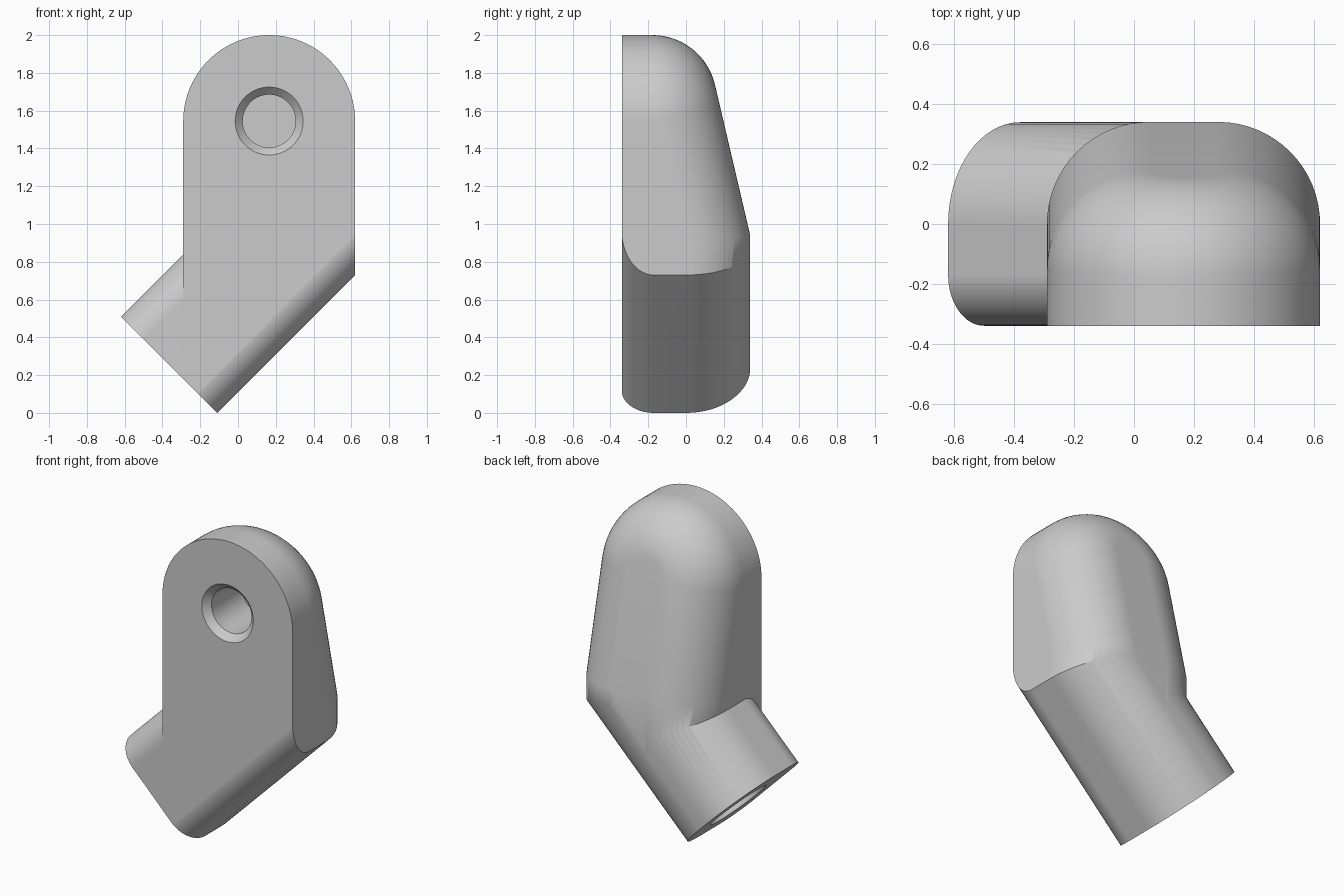
import bpy, bmesh
from math import sin, cos, tan, pi, sqrt, atan
from mathutils import Vector

if "Cube" in bpy.data.objects:
    bpy.data.objects.remove(bpy.data.objects["Cube"])

R = 0.34                       # back edge radius
FRONT = -0.34
SLOPE = 0.234                  # draft of the upper back
A = atan(SLOPE)
HEAD_X, HEAD_Z, HEAD_R = 0.165, 1.545, 0.455
ALONG = Vector((1, 0, 1)).normalized()
ACROSS = Vector((-1, 0, 1)).normalized()
BACK = Vector((0, 1, 0))
FOOT = Vector((-0.11, 0, 0))

gray = bpy.data.materials.new("plain_gray")
gray.use_nodes = True
gray.diffuse_color = (0.6, 0.6, 0.6, 1)
gray.node_tree.nodes["Principled BSDF"].inputs["Base Color"].default_value = (0.6, 0.6, 0.6, 1)


def loft(name, rings, closed=True):
    """Skin a list of equal rings and cap both ends."""
    bm = bmesh.new()
    rows = [[bm.verts.new(p) for p in ring] for ring in rings]
    n = len(rows[0])
    for a, b in zip(rows, rows[1:]):
        for i in range(n if closed else n - 1):
            j = (i + 1) % n
            bm.faces.new((a[i], a[j], b[j], b[i]))
    if closed:
        bm.faces.new(rows[0])
        bm.faces.new(rows[-1])
    else:
        # front, sloped back, straight back and underside of the head
        bm.faces.new([r[0] for r in rows])
        bm.faces.new([r[-1] for r in rows[1:-1]])
        bm.faces.new([rows[i][-1] for i in (0, 1, -2, -1)])
        bm.faces.new(rows[0] + rows[-1][::-1])
    bmesh.ops.recalc_face_normals(bm, faces=bm.faces)
    mesh = bpy.data.meshes.new(name)
    bm.to_mesh(mesh)
    bm.free()
    mesh.materials.append(gray)
    ob = bpy.data.objects.new(name, mesh)
    bpy.context.collection.objects.link(ob)
    return ob


def arc(t, y, r, start, end, n=16):
    steps = [start + (end - start) * i / n for i in range(n + 1)]
    return [(t + r * cos(a), y + r * sin(a)) for a in steps]


def prism(name, profile, start, end):
    """Extrude an (across, back) profile along the slanted leg."""
    return loft(name, [[FOOT + ALONG * f(t) + ACROSS * t + BACK * y for t, y in profile]
                       for f in (start, end)])


def lathe(name, origin, axis, side, steps, n=64):
    """Round cutter from (distance, radius) steps."""
    other = axis.cross(side)
    return loft(name, [[origin + axis * d + (side * cos(2 * pi * i / n) + other * sin(2 * pi * i / n)) * r
                        for i in range(n)] for d, r in steps])


def combine(target, cutter, operation):
    mod = target.modifiers.new(operation, 'BOOLEAN')
    mod.operation, mod.object, mod.solver = operation, cutter, 'EXACT'
    bpy.context.view_layer.objects.active = target
    bpy.ops.object.modifier_apply(modifier=mod.name)
    bpy.data.objects.remove(cutter)


# Head: arched plate with a drafted back and a constant-radius back edge
def centre_y(z):
    return 0.34 - SLOPE * (z - 0.94) - R / cos(A)


def head_ring(centre, side, kind, n=16):
    slope_normal = Vector((0, cos(A), sin(A)))
    ring = [Vector((centre.x + R * side.x, FRONT, centre.z + R * side.z))]
    for i in range(n + 1):
        f = pi / 2 * i / n
        if kind == "slope":
            d = side.slerp(slope_normal, i / n)
        else:
            d = side * cos(f) + BACK * sin(f)
            if kind == "crease":
                d.z = sin(f) * tan(A / 2)
        ring.append(centre + d * R)
    return ring


inner = HEAD_R - R
crease_z = 0.94 - R * tan(A / 2)
rings = []
for s in (1, -1):
    side = Vector((s, 0, 0))
    x = HEAD_X + s * inner
    pair = [head_ring(Vector((x, 0, -0.6)), side, "straight"),
            head_ring(Vector((x, 0, crease_z)), side, "crease")]
    if s > 0:
        rings += pair
        for i in range(49):
            side = Vector((cos(pi * i / 48), 0, sin(pi * i / 48)))
            c = Vector((HEAD_X, 0, HEAD_Z)) + side * inner
            c.y = centre_y(c.z)
            rings.append(head_ring(c, side, "slope"))
    else:
        rings += pair[::-1]
body = loft("angled_bracket", rings, closed=False)

# Leg: slanted bar, rounded on its upper side, ending inside the head
leg = prism("leg",
            [(-0.5, -0.339)] + arc(0.55, -0.169, 0.17, -pi / 2, 0)
            + arc(0.38, -0.001, R, 0, pi / 2) + [(-0.5, 0.339)],
            lambda t: -0.5, lambda t: t + 0.389)
combine(body, leg, 'UNION')

# Trim the underside and the foot with a matching rounded trough
trough = prism("underside_trim",
               [(3, 0.6), (3, -0.6), (0.17, -0.6)] + arc(0.17, -0.171, 0.17, -pi / 2, -pi)
               + arc(0.34, 0.001, R, pi, pi / 2) + [(0.34, 0.6)],
               lambda t: 0, lambda t: 4)
combine(body, trough, 'INTERSECT')

# Countersunk blind hole in the head and plain socket in the foot
combine(body, lathe("screw_hole", Vector((HEAD_X, FRONT, HEAD_Z)), BACK, Vector((1, 0, 0)),
                    [(-0.01, 0.19), (0.04, 0.14), (0.34, 0.14)]), 'DIFFERENCE')
combine(body, lathe("foot_socket", FOOT + ACROSS * 0.36, ALONG, BACK,
                    [(-0.1, 0.195), (0.4, 0.195)]), 'DIFFERENCE')

# Smooth shading with sharp edges kept
bpy.ops.object.select_all(action='DESELECT')
body.select_set(True)
bpy.context.view_layer.objects.active = body
bpy.ops.object.shade_smooth_by_angle(angle=pi / 6)
weighted = body.modifiers.new("weighted_normals", 'WEIGHTED_NORMAL')
weighted.keep_sharp = True
